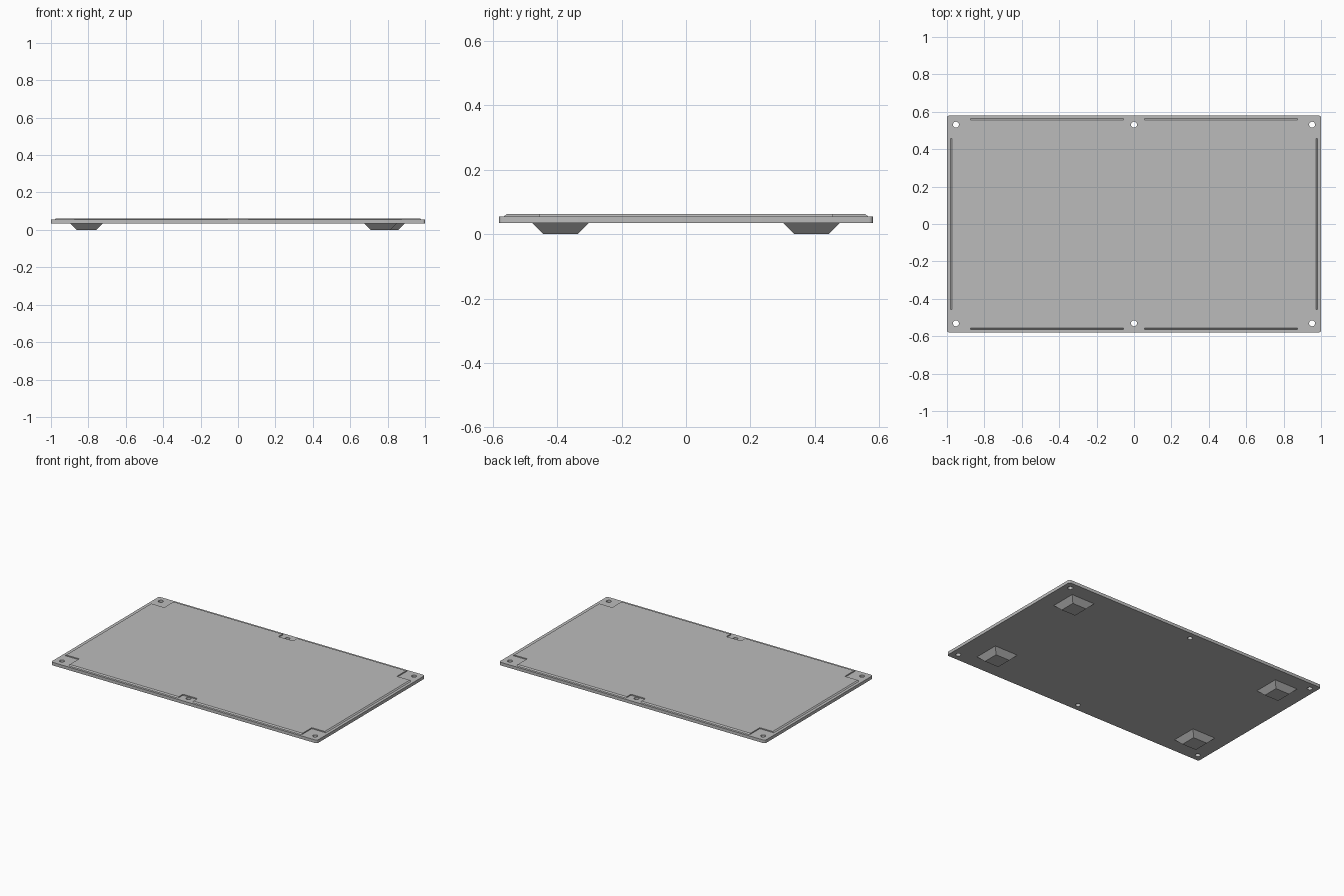
import bpy
import bmesh
from math import cos, sin, pi

old = bpy.data.objects.get("Cube")
if old:
    bpy.data.objects.remove(old, do_unlink=True)

HALF_X, HALF_Y = 1.0, 0.58
Z_BASE, Z_PLATE, Z_PANEL = 0.034, 0.055, 0.062

grey = bpy.data.materials.new("plain_grey")
grey.use_nodes = True
colour = (0.5, 0.5, 0.5, 1)
grey.diffuse_color = colour
grey.node_tree.nodes["Principled BSDF"].inputs["Base Color"].default_value = colour


def arc(cx, cy, r, start, end, steps):
    """Points along an arc; the end point is included."""
    angles = [start + (end - start) * i / steps for i in range(steps + 1)]
    return [(cx + r * cos(a), cy + r * sin(a)) for a in angles]


def mirror_quadrant(points):
    """Closed outline from its +x +y quarter, given counter-clockwise."""
    half = points + [(-x, y) for x, y in reversed(points)]
    return half + [(-x, -y) for x, y in half]


def mesh_object(name, bm):
    bmesh.ops.recalc_face_normals(bm, faces=bm.faces)
    mesh = bpy.data.meshes.new(name)
    bm.to_mesh(mesh)
    bm.free()
    mesh.materials.append(grey)
    obj = bpy.data.objects.new(name, mesh)
    bpy.context.collection.objects.link(obj)
    return obj


# Base plate: rounded rectangle pierced by six screw holes
curve = bpy.data.curves.new("base_plate", "CURVE")
curve.dimensions = "2D"
curve.fill_mode = "BOTH"
curve.extrude = (Z_PLATE - Z_BASE) / 2
r = 0.012
loops = [mirror_quadrant(arc(HALF_X - r, HALF_Y - r, r, 0, pi / 2, 4))]
for hx in (-0.952, 0, 0.952):
    for hy in (-0.531, 0.531):
        loops.append(arc(hx, hy, 0.016, 0, 2 * pi, 20)[:-1])
for loop in loops:
    spline = curve.splines.new("POLY")
    spline.points.add(len(loop) - 1)
    for point, (x, y) in zip(spline.points, loop):
        point.co = (x, y, 0, 1)
    spline.use_cyclic_u = True
curve.materials.append(grey)
plate = bpy.data.objects.new("base_plate", curve)
plate.location.z = (Z_PLATE + Z_BASE) / 2
bpy.context.collection.objects.link(plate)
bpy.ops.object.select_all(action="DESELECT")
plate.select_set(True)
bpy.context.view_layer.objects.active = plate
bpy.ops.object.convert(target="MESH")
bpy.ops.object.shade_smooth_by_angle()

# Raised panel: notched around the screws, outer rim sloping slightly inward
px, py = HALF_X - 0.02, HALF_Y - 0.015
quarter = [(px, 0.457), (0.875, 0.457), (0.875, py), (0.055, py), (0.055, 0.513)]
bm = bmesh.new()
base = bm.faces.new([bm.verts.new((x, y, Z_PLATE)) for x, y in mirror_quadrant(quarter)])
top = bmesh.ops.extrude_face_region(bm, geom=[base], use_keep_orig=True)["geom"]
for v in top:
    if isinstance(v, bmesh.types.BMVert):
        v.co.z = Z_PANEL
        if abs(v.co.x) > px - 0.001:
            v.co.x *= 1 - 0.008 / px
        if abs(v.co.y) > py - 0.001:
            v.co.y *= 1 - 0.008 / py
mesh_object("raised_panel", bm)

# Tapered feet: wide at the plate, narrow at the ground
feet = {
    "front_left_foot": (0.761, -0.39),
    "back_left_foot": (0.805, 0.39),
    "front_right_foot": (-0.81, -0.39),
    "back_right_foot": (-0.81, 0.39),
}
for name, (fx, fy) in feet.items():
    bm = bmesh.new()
    bmesh.ops.create_cube(bm, size=2)
    for v in bm.verts:
        half = 0.087 if v.co.z > 0 else 0.053
        v.co = (v.co.x * half, v.co.y * half, Z_BASE if v.co.z > 0 else 0)
    mesh_object(name, bm).location = (fx, fy, 0)
